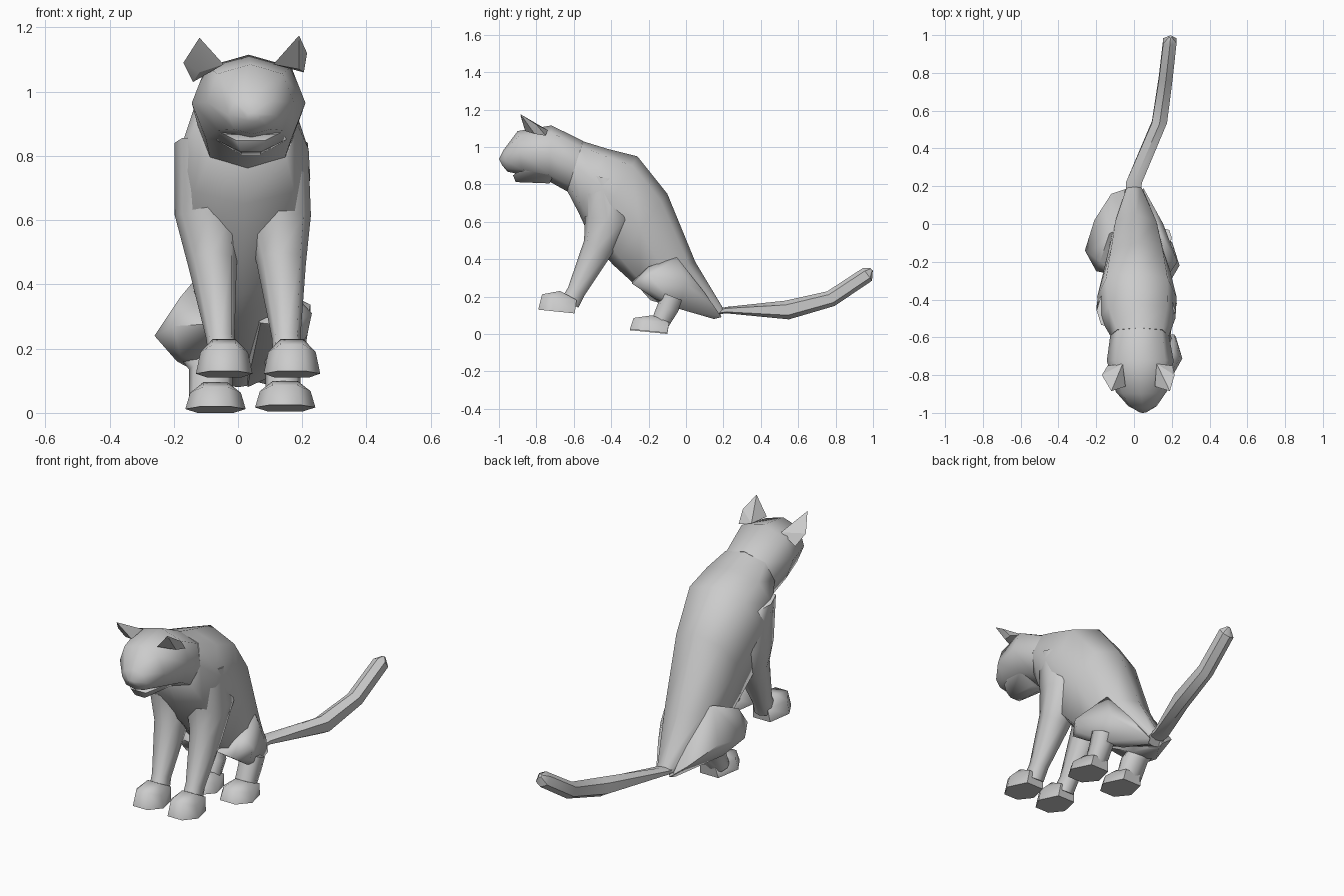
import bpy, bmesh, math

if "Cube" in bpy.data.objects:
    bpy.data.objects.remove(bpy.data.objects["Cube"])


def finish(name, bm, angle):
    bmesh.ops.recalc_face_normals(bm, faces=bm.faces[:])
    me = bpy.data.meshes.new(name)
    bm.to_mesh(me)
    bm.free()
    ob = bpy.data.objects.new(name, me)
    bpy.context.collection.objects.link(ob)
    bpy.ops.object.select_all(action='DESELECT')
    ob.select_set(True)
    bpy.context.view_layer.objects.active = ob
    bpy.ops.object.shade_smooth_by_angle(angle=math.radians(angle))
    return ob


def loft(name, stations, n=8, full=1.1, angle=66):
    """Skin rings; station = (top_y, top_z, bottom_y, bottom_z, centre_x, half_width)."""
    bm = bmesh.new()
    rings = []
    for ty, tz, by, bz, cx, hw in stations:
        ring = []
        for i in range(n):
            a = 2 * math.pi * i / n
            c, s = math.cos(a), math.sin(a)
            if abs(c) > 0.1 and abs(s) > 0.1:
                c, s = c * full, s * full
            t = (1 - c) / 2
            ring.append(bm.verts.new((cx + hw * s, ty + (by - ty) * t, tz + (bz - tz) * t)))
        rings.append(ring)
    for a, b in zip(rings, rings[1:]):
        for i in range(n):
            j = (i + 1) % n
            bm.faces.new((a[i], a[j], b[j], b[i]))
    bm.faces.new(rings[0])
    bm.faces.new(rings[-1])
    return finish(name, bm, angle)


def hull(name, points, angle=60):
    """Convex faceted solid around a few points."""
    bm = bmesh.new()
    for p in points:
        bm.verts.new(p)
    res = bmesh.ops.convex_hull(bm, input=bm.verts[:])
    junk = {g for g in res['geom_interior'] + res['geom_unused'] if isinstance(g, bmesh.types.BMVert)}
    bmesh.ops.delete(bm, geom=list(junk), context='VERTS')
    bmesh.ops.dissolve_limit(bm, angle_limit=0.03, verts=bm.verts[:], edges=bm.edges[:])
    return finish(name, bm, angle)


def paw(name, cx, y0, y1, z0, h, hw):
    """Flat six-sided sole with sides sloping in to a smaller top."""
    pts = []
    length = y1 - y0
    for s in (-1, 1):
        pts += [(cx + s * hw * .5, y0, z0 + .02), (cx + s * hw, y0 + length * .4, z0 + .012),
                (cx + s * hw * .6, y1, z0),
                (cx + s * hw * .42, y0 + .02, z0 + h * .85), (cx + s * hw * .84, y0 + length * .4, z0 + h * .66),
                (cx + s * hw * .4, y0 + length * .6, z0 + h), (cx + s * hw * .5, y1 + .01, z0 + h * .6)]
    return hull(name, pts, 68)


# torso from neck to rump
loft("torso", [(-.55, 1.03, -.635, .765, .03, .155), (-.42, .99, -.575, .65, .02, .2),
               (-.26, .95, -.51, .51, .015, .21), (-.10, .75, -.39, .37, .015, .175),
               (.05, .385, -.28, .27, .01, .14), (.2, .135, .15, .08, 0, .05)])

# head, muzzle and chin
loft("head", [(-1.0, .935, -.985, .905, .047, .022), (-.975, .985, -.955, .868, .045, .075),
              (-.9, 1.085, -.875, .85, .038, .135), (-.72, 1.115, -.73, .815, .033, .177),
              (-.55, 1.032, -.635, .762, .03, .156)], full=1.06)
hull("chin", [(.04 + s * x, y, z) for s in (-1, 1) for x, y, z in
              [(.045, -.925, .848), (.03, -.91, .812), (.03, -.73, .805), (.13, -.7, .86), (.08, -.9, .866),
               (.11, -.82, .88)]], 75)

# ears, swept slightly forward
hull("ear_left", [(-.17, -.80, 1.09), (-.12, -.885, 1.168), (-.045, -.86, 1.085),
                  (-.14, -.75, 1.03), (-.06, -.74, 1.09), (-.12, -.81, 1.06)], 20)
hull("ear_right", [(.215, -.80, 1.12), (.19, -.885, 1.175), (.11, -.86, 1.085),
                   (.205, -.75, 1.06), (.12, -.74, 1.09), (.19, -.81, 1.07)], 20)

# front legs (shoulders merge into the chest) and paws
for side, xs, px in (("right", (.155, .15, .135, .125, .11), .168), ("left", (-.045, -.055, -.08, -.095, -.09), -.043)):
    prof = [(-.665, .19, -.575, .14, .046), (-.63, .25, -.54, .21, .044), (-.545, .5, -.40, .42, .076),
            (-.54, .62, -.30, .61, .102), (-.555, .86, -.36, .82, .108)]
    loft("front_leg_" + side, [p[:4] + (x, p[4]) for p, x in zip(prof, xs)], n=8)
    paw("front_paw_" + side, px, -.79, -.595, .11, .12, .088)

# haunches
hull("haunch_left", [(-.26, -.14, .24), (-.2, -.25, .27), (-.18, -.2, .36), (-.13, -.05, .42), (-.21, .02, .25),
                     (-.12, .16, .16), (-.03, .19, .09), (-.04, .15, .08), (-.19, -.05, .16), (-.18, -.19, .18),
                     (-.04, -.28, .28), (-.03, -.04, .14), (0, 0, .35)])
hull("haunch_right", [(.23, -.2, .31), (.215, -.2, .24), (.17, -.29, .27), (.16, -.2, .36), (.14, -.05, .41),
                      (.155, .0, .27), (.1, .1, .22), (.05, .19, .09), (.03, .15, .08), (.15, -.04, .135),
                      (.17, -.17, .19), (.07, -.29, .28), (.04, -.04, .14), (0, 0, .35)])

# hind lower legs and paws
for side, tx, bx, hw in (("right", .14, .14, .06), ("left", -.125, -.085, .075)):
    loft("hind_leg_" + side, [(-.125, .22, -.02, .18, tx, hw), (-.155, .15, -.042, .12, bx, hw * .9),
                              (-.19, .06, -.1, .03, bx, hw * .9)])
    paw("hind_paw_" + side, .147 if side == "right" else -.07, -.3, -.1, .005 if side == "right" else 0, .095, .094)

# tail with blunt pointed tip
loft("tail", [(.16, .135, .16, .105, -.005, .04), (.22, .145, .22, .11, 0, .045), (.53, .178, .55, .078, .135, .042),
              (.755, .228, .795, .15, .168, .038), (.945, .352, .995, .285, .19, .037),
              (.985, .352, .999, .338, .193, .008)], n=6, angle=40)
